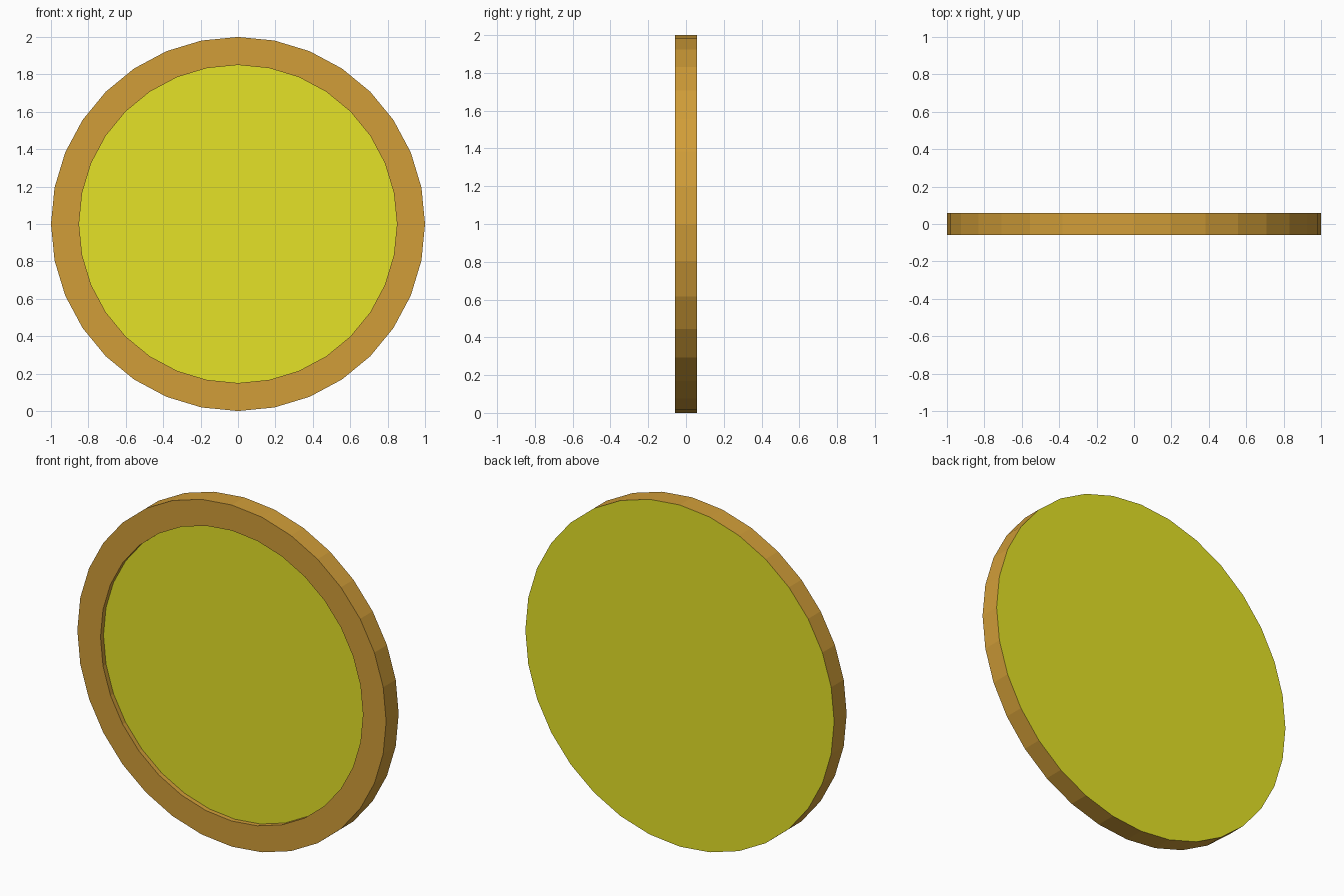
import bpy, bmesh, math

if "Cube" in bpy.data.objects:
    bpy.data.objects.remove(bpy.data.objects["Cube"])

SIDES, HALF, RECESS = 32, 0.058, 0.028
OUTER, INNER = 1.0, 0.85


def material(name, color):
    m = bpy.data.materials.new(name)
    m.diffuse_color = color
    m.use_nodes = True
    m.node_tree.nodes["Principled BSDF"].inputs["Base Color"].default_value = m.diffuse_color
    return m


bm = bmesh.new()


def ring(radius, y):
    steps = [2 * math.pi * i / SIDES for i in range(SIDES)]
    return [bm.verts.new((radius * math.cos(a), y, 1 + radius * math.sin(a))) for a in steps]


# Profile from the back edge, over the front rim, down into the recess
loops = [ring(OUTER, HALF), ring(OUTER, -HALF), ring(INNER, -HALF), ring(INNER, -HALF + RECESS)]
for a, b in zip(loops, loops[1:]):
    for i in range(SIDES):
        j = (i + 1) % SIDES
        bm.faces.new((a[i], a[j], b[j], b[i]))

# Coloured back face and recessed front face
for loop in (loops[0], loops[-1]):
    bm.faces.new(loop).material_index = 1
bmesh.ops.recalc_face_normals(bm, faces=bm.faces)

mesh = bpy.data.meshes.new("round_disc")
bm.to_mesh(mesh)
bm.free()
mesh.materials.append(material("rim_orange", (0.64, 0.34, 0.04, 1)))
mesh.materials.append(material("face_yellow", (0.78, 0.76, 0.02, 1)))
disc = bpy.data.objects.new("round_disc", mesh)
bpy.context.collection.objects.link(disc)
